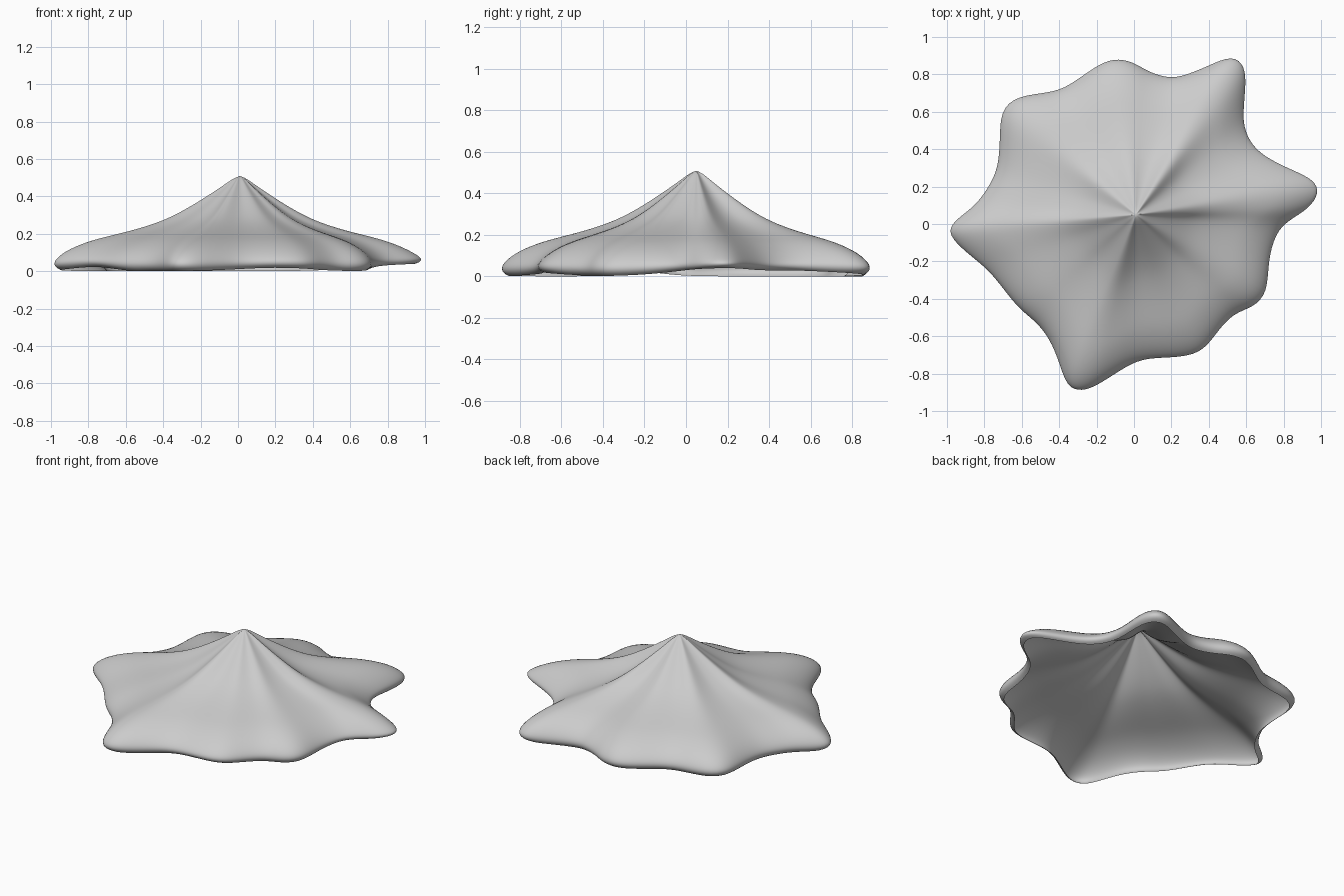
import bpy, bmesh, math
from mathutils import Vector

cube = bpy.data.objects.get("Cube")
if cube:
    bpy.data.objects.remove(cube)

# Shell material
mat = bpy.data.materials.new("shell_grey")
mat.use_nodes = True
colour = (0.6, 0.6, 0.6, 1)
mat.diffuse_color = colour
mat.node_tree.nodes["Principled BSDF"].inputs["Base Color"].default_value = colour

# Star-like rim outline, counter-clockwise from the left spike
RIM = [(1, .17), (.965, .24), (.85, .29), (.7, .36), (.62, .44), (.58, .55),
       (.6, .72), (.6, .85), (.53, .91), (.4, .85), (.28, .8), (.19, .78),
       (.07, .82), (0, .87), (-.11, .895), (-.22, .84), (-.35, .74), (-.45, .705),
       (-.63, .69), (-.72, .61), (-.72, .45), (-.73, .3), (-.78, .2), (-.85, .1),
       (-.95, .03), (-1.01, -.04), (-.93, -.13), (-.84, -.2), (-.75, -.28),
       (-.63, -.45), (-.53, -.52), (-.45, -.62), (-.4, -.75), (-.36, -.88),
       (-.28, -.9), (-.2, -.87), (-.08, -.79), (.04, -.72), (.2, -.72), (.36, -.7),
       (.44, -.59), (.53, -.48), (.64, -.45), (.72, -.37), (.72, -.2), (.76, -.05),
       (.83, .02), (.94, .08)]

# Slope from apex to rim as (fraction of radius, height), then the lip curls under
SLOPE = [(.04, .493), (.1, .45), (.2, .385), (.3, .325), (.4, .275), (.5, .24),
         (.6, .212), (.7, .188), (.8, .163), (.9, .125), (.965, .085),
         (1, .045), (.99, .015), (.96, 0)]

# Places where the lip lifts off the ground: (angle, spread, height)
LIFTS = [(8, 22, .04), (42, 15, .025), (200, 12, .025), (285, 20, .02)]
APEX = Vector((.01, .05))


def lift(direction):
    angle = math.degrees(math.atan2(direction.y, direction.x)) % 360
    total = 0
    for centre, spread, height in LIFTS:
        gap = (angle - centre + 180) % 360 - 180
        total += height * math.exp(-(gap / spread) ** 2)
    return total


# Lofted shell surface
bm = bmesh.new()
rings = []
for t, z in SLOPE:
    ring = []
    for point in RIM:
        out = Vector(point) - APEX
        pos = APEX + out * t
        raised = z + lift(out) * max(0, 1 - z / .1)
        ring.append(bm.verts.new((pos.x, pos.y, raised)))
    rings.append(ring)

count = len(RIM)
tip = bm.verts.new((APEX.x, APEX.y, .51))
for i in range(count):
    j = (i + 1) % count
    bm.faces.new((tip, rings[0][i], rings[0][j]))
    for upper, lower in zip(rings, rings[1:]):
        bm.faces.new((upper[i], lower[i], lower[j], upper[j]))

mesh = bpy.data.meshes.new("shell")
bm.to_mesh(mesh)
bm.free()
mesh.materials.append(mat)
mesh.shade_smooth()
shell = bpy.data.objects.new("shell", mesh)
bpy.context.collection.objects.link(shell)

# Soften the lofted surface
soft = shell.modifiers.new("soften", "SUBSURF")
soft.levels = soft.render_levels = 2
